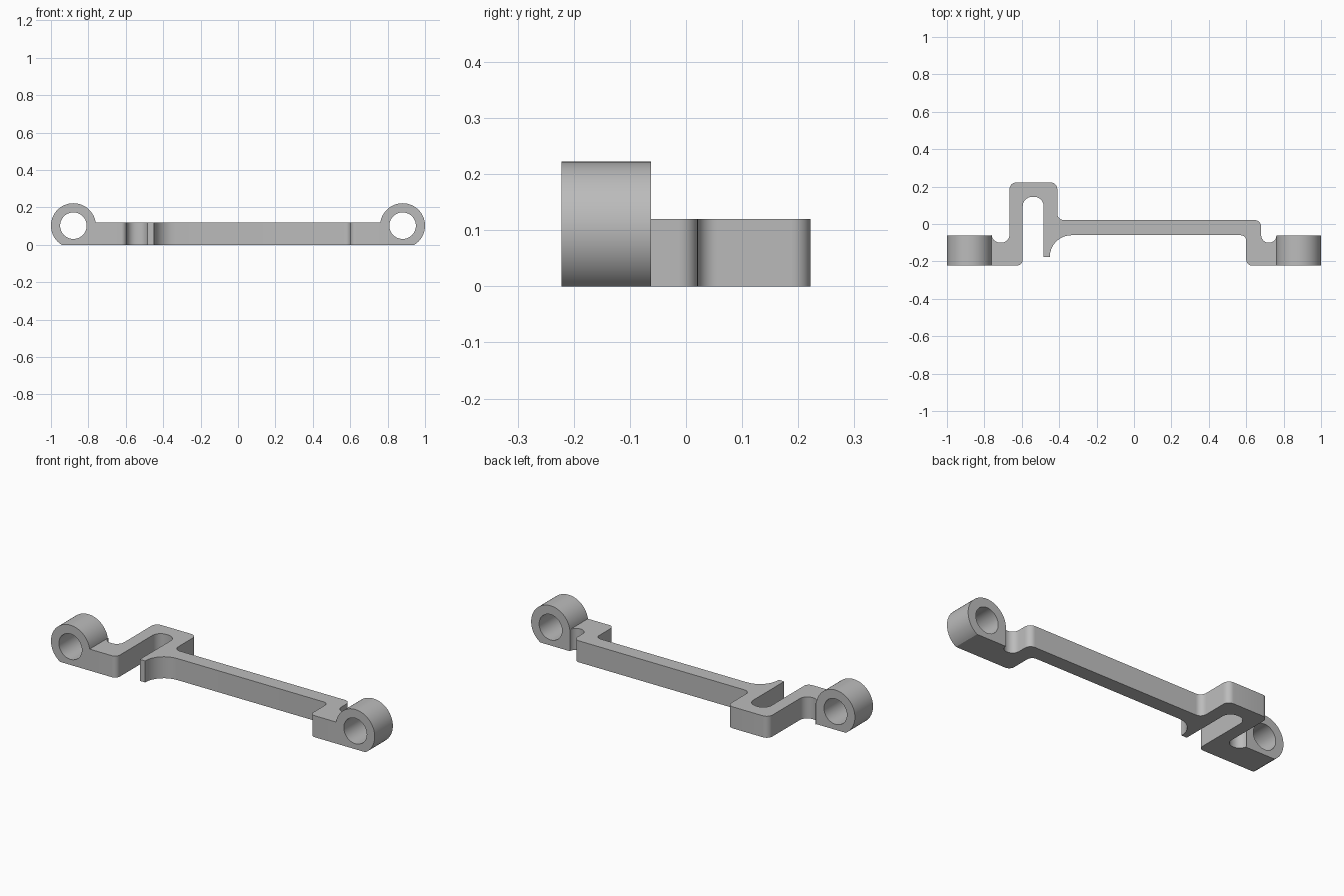
import bpy, bmesh, math
from mathutils import Vector

if "Cube" in bpy.data.objects:
    bpy.data.objects.remove(bpy.data.objects["Cube"])

HEIGHT = 0.12                    # thickness of the bent bar
Y0, Y1 = -0.222, -0.062          # eyelet depth range
CX, CZ, R_OUT, R_HOLE = 0.88, 0.102, 0.12, 0.071

grey = bpy.data.materials.new("grey")
grey.diffuse_color = (0.5, 0.5, 0.5, 1)
grey.use_nodes = True
grey.node_tree.nodes["Principled BSDF"].inputs["Base Color"].default_value = grey.diffuse_color


def rounded(corners, steps=8):
    """Replace each (x, y, radius) corner with a tangent arc."""
    out = []
    for i, (x, y, r) in enumerate(corners):
        p = Vector((x, y))
        if r == 0:
            out.append(p)
            continue
        a = (Vector(corners[i - 1][:2]) - p).normalized()
        b = (Vector(corners[(i + 1) % len(corners)][:2]) - p).normalized()
        c = p + (a + b) * r      # all corners are right angles
        for k in range(steps + 1):
            t = k / steps * math.pi / 2
            out.append(c - b * r * math.cos(t) - a * r * math.sin(t))
    return out


def prism(name, points, offset):
    """Extrude a closed outline of 3D points along offset."""
    bm = bmesh.new()
    face = bm.faces.new([bm.verts.new(p) for p in points])
    ext = bmesh.ops.extrude_face_region(bm, geom=[face])
    bmesh.ops.translate(bm, vec=offset,
                        verts=[g for g in ext["geom"] if isinstance(g, bmesh.types.BMVert)])
    bmesh.ops.recalc_face_normals(bm, faces=bm.faces)
    mesh = bpy.data.meshes.new(name)
    bm.to_mesh(mesh)
    bm.free()
    mesh.materials.append(grey)
    obj = bpy.data.objects.new(name, mesh)
    bpy.context.collection.objects.link(obj)
    return obj


def combine(target, tool, operation):
    mod = target.modifiers.new("combine", 'BOOLEAN')
    mod.operation, mod.solver, mod.object = operation, 'EXACT', tool
    bpy.context.view_layer.objects.active = target
    bpy.ops.object.modifier_apply(modifier=mod.name)
    bpy.data.objects.remove(tool)


# Bent bar outline seen from above, with corner radii
outline = rounded([
    (-0.79, Y0, 0), (-0.595, Y0, 0.03), (-0.595, 0.145, 0.05),
    (-0.483, 0.145, 0.05), (-0.483, -0.177, 0), (-0.45, -0.177, 0),
    (-0.45, -0.06, 0.115), (0.6, -0.06, 0.03), (0.6, Y0, 0.03),
    (0.79, Y0, 0), (0.79, Y1, 0), (0.761, Y1, 0),
    (0.761, -0.1, 0.038), (0.68, -0.1, 0.04), (0.68, 0.021, 0.035),
    (-0.41, 0.021, 0.035), (-0.41, 0.222, 0.035), (-0.665, 0.222, 0.035),
    (-0.665, -0.1, 0.045), (-0.761, -0.1, 0.045), (-0.761, Y1, 0), (-0.79, Y1, 0)])
bar = prism("bent_link_bar", [(p.x, p.y, 0) for p in outline], (0, 0, HEIGHT))

# Eyelets at both ends: round top, flat foot, square inner heel
start = -math.asin(CZ / R_OUT)
end = math.pi - math.asin((HEIGHT - CZ) / R_OUT)
for side in (-1, 1):
    arc = [start + (end - start) * k / 48 for k in range(49)]
    profile = [(CX + R_OUT * math.cos(t), CZ + R_OUT * math.sin(t)) for t in arc]
    profile.append((profile[-1][0], 0))
    lug = prism("eyelet", [(side * x, Y0, z) for x, z in profile], (0, Y1 - Y0, 0))
    combine(bar, lug, 'UNION')
    ring = [k * math.tau / 48 for k in range(48)]
    pin = prism("eyelet_hole", [(side * CX + R_HOLE * math.cos(t), Y0 - 0.05,
                                 CZ + R_HOLE * math.sin(t)) for t in ring], (0, 0.3, 0))
    combine(bar, pin, 'DIFFERENCE')

bpy.ops.object.select_all(action='DESELECT')
bar.select_set(True)
bpy.context.view_layer.objects.active = bar
bpy.ops.object.shade_smooth_by_angle(angle=math.radians(30))
